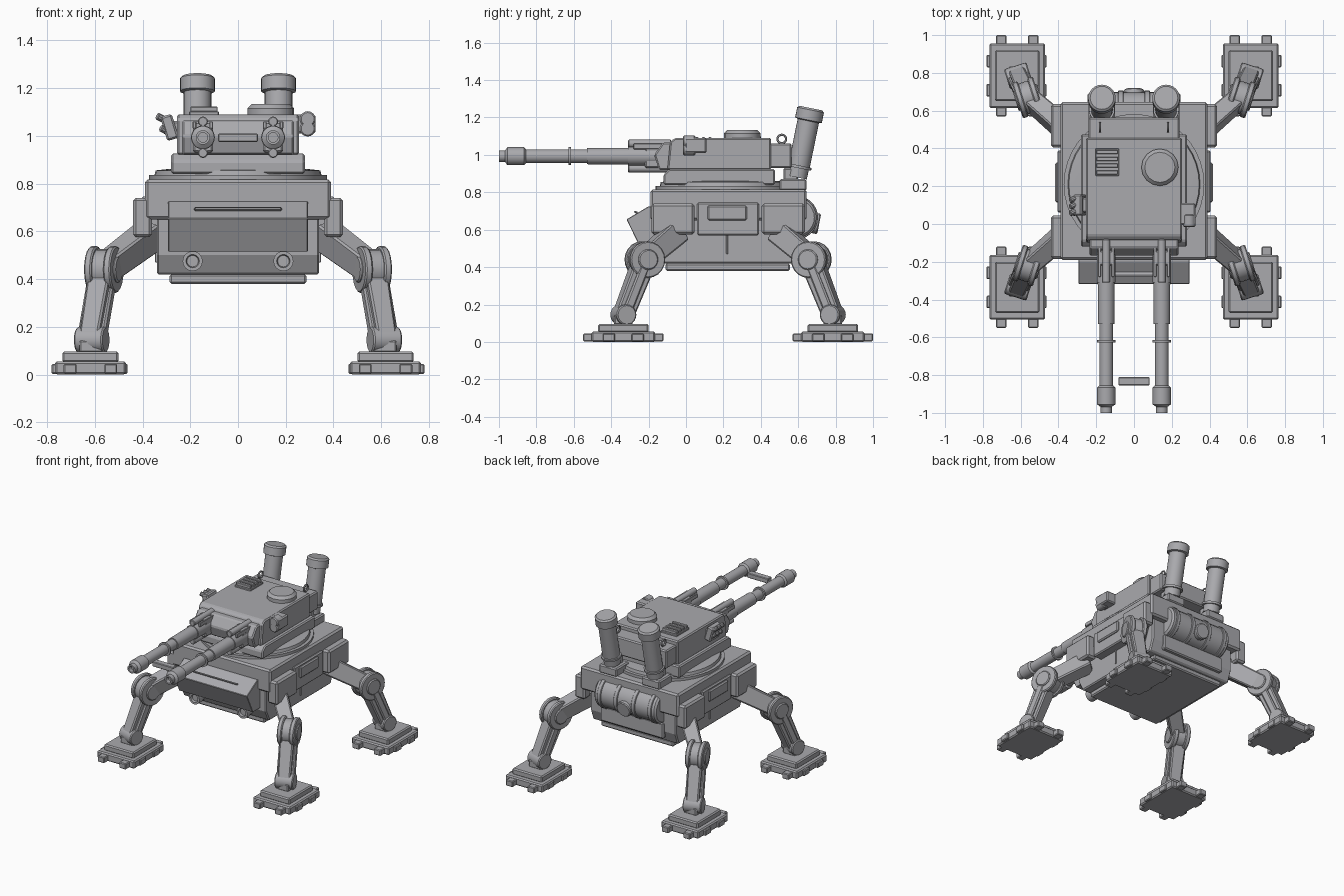
import bpy, bmesh, math
from mathutils import Vector, Matrix

if "Cube" in bpy.data.objects:
    bpy.data.objects.remove(bpy.data.objects["Cube"])

YC = 0.225  # centre of the leg layout along y
STEEL = bpy.data.materials.new("dark_steel")
STEEL.diffuse_color = (.40, .40, .42, 1)
STEEL.use_nodes = True
STEEL.node_tree.nodes["Principled BSDF"].inputs["Base Color"].default_value = STEEL.diffuse_color


def finish(name, bm, bevel=0.0, smooth=False):
    bmesh.ops.recalc_face_normals(bm, faces=bm.faces)
    me = bpy.data.meshes.new(name)
    bm.to_mesh(me)
    bm.free()
    ob = bpy.data.objects.new(name, me)
    bpy.context.collection.objects.link(ob)
    if bevel:
        m = ob.modifiers.new("bevel", "BEVEL")
        m.width, m.segments, m.limit_method = bevel, 1, 'ANGLE'
    if smooth:
        bpy.context.view_layer.objects.active = ob
        ob.select_set(True)
        bpy.ops.object.shade_smooth_by_angle(angle=math.radians(35))
        ob.select_set(False)
    return ob


def box(name, x0, x1, y0, y1, z0, z1, bevel=0.008):
    bm = bmesh.new()
    c = Vector(((x0 + x1) / 2, (y0 + y1) / 2, (z0 + z1) / 2))
    s = Matrix.Diagonal((abs(x1 - x0), abs(y1 - y0), abs(z1 - z0), 1))
    bmesh.ops.create_cube(bm, size=1, matrix=Matrix.Translation(c) @ s)
    return finish(name, bm, bevel)


def frame(p, q, side=(1, 0, 0)):
    z = (q - p).normalized()
    x = Vector(side)
    x = (x - z * x.dot(z)).normalized()
    y = z.cross(x)
    return Matrix.Translation((p + q) / 2) @ Matrix((x, y, z)).transposed().to_4x4()


def beam(name, p, q, w, h, side=(1, 0, 0), taper=1.0):
    p, q = Vector(p), Vector(q)
    bm = bmesh.new()
    bmesh.ops.create_cube(bm, size=1)
    for v in bm.verts:
        k = taper if v.co.z > 0 else 1
        v.co = Vector((v.co.x * w * k, v.co.y * h * k, v.co.z * (q - p).length))
    bm.transform(frame(p, q, side))
    return finish(name, bm, 0.008)


def lathe(name, p, q, prof, n=24):
    """Stepped cylinder from p toward q; prof = (distance, radius) pairs."""
    p, q = Vector(p), Vector(q)
    rot = (q - p).to_track_quat('Z', 'Y').to_matrix().to_4x4()
    bm = bmesh.new()
    rings = [[bm.verts.new((r * math.cos(2 * math.pi * i / n), r * math.sin(2 * math.pi * i / n), d))
              for i in range(n)] for d, r in prof]
    for a, b in zip(rings, rings[1:]):
        for i in range(n):
            bm.faces.new((a[i], a[(i + 1) % n], b[(i + 1) % n], b[i]))
    bm.faces.new(rings[0])
    bm.faces.new(rings[-1])
    bm.transform(Matrix.Translation(p) @ rot)
    return finish(name, bm, 0, True)


def cyl(name, p, q, r, n=24, c=0.006):
    L = (Vector(q) - Vector(p)).length
    return lathe(name, p, q, [(0, r - c), (c, r), (L - c, r), (L, r - c)], n)


def prism(name, prof, x0, x1, bevel=0.008):
    """Extrude a (y, z) profile along x."""
    bm = bmesh.new()
    f = bm.faces.new([bm.verts.new((x0, y, z)) for y, z in prof])
    g = bmesh.ops.extrude_face_region(bm, geom=[f])['geom']
    bmesh.ops.translate(bm, vec=(x1 - x0, 0, 0), verts=[v for v in g if isinstance(v, bmesh.types.BMVert)])
    return finish(name, bm, bevel)


# hull
box("upper_hull", -.39, .39, -.19, .645, .65, .816, .012)
prism("lower_hull", [(-.17, .66), (-.17, .50), (-.13, .42), (.57, .42), (.60, .50), (.60, .66)], -.34, .34)
box("belly_plate", -.287, .287, -.11, .555, .38, .42)
prism("nose", [(-.18, .725), (-.20, .725), (-.318, .655), (-.25, .515), (-.15, .515)], -.293, .293, .003)
beam("nose_slot", (-.185, -.262, .69), (.185, -.262, .69), .012, .035, (0, .5, .86))
box("rear_panel", -.25, .25, .58, .615, .45, .56)

# side panels, headlights
for s in (-1, 1):
    box("side_panel", s * .33, s * .405, .06, .39, .57, .745)
    box("side_hatch", s * .38, s * .418, .115, .325, .65, .73)
    box("side_rib", s * .33, s * .347, .215, .225, .47, .64, .002)
    lathe("headlight", (s * .19, -.14, .475), (s * .19, -.3, .475),
          [(0, .035), (.05, .042), (.085, .042), (.085, .028), (.07, .024)], 16)

# rear drum with straps and cap
cyl("rear_drum", (-.245, .59, .665), (.245, .59, .665), .108, 28, .012)
for x in (-.2, -.07, .07, .2):
    cyl("drum_strap", (x - .014, .59, .665), (x + .014, .59, .665), .116, 28, .003)
cyl("drum_cap", (0, .66, .64), (0, .712, .63), .055, 16)

# turret
lathe("turret_ring", (0, .21, .81), (0, .21, 1), [(0, .372), (.025, .372), (.025, .35), (.045, .345), (.05, .3)], 40)
prism("turret_base", [(-.12, .84), (-.12, .895), (-.09, .925), (.475, .925), (.475, .84)], -.28, .28)
prism("turret_body", [(-.10, .92), (-.085, 1.07), (-.06, 1.09), (.455, 1.09), (.455, .92)], -.255, .255)
prism("mantlet", [(-.07, .92), (-.145, .92), (-.17, 1.0), (-.125, 1.065), (-.07, 1.065)], -.235, .235)
box("turret_bustle", -.24, .24, .44, .565, .93, 1.06)
lathe("hatch", (.137, .3, 1.085), (.137, .3, 2), [(0, .098), (.03, .098), (.048, .08)], 16)
box("vent_base", -.205, -.08, .255, .40, 1.085, 1.102, .003)
for i in range(4):
    box("vent_slat", -.2, -.085, .262 + i * .036, .284 + i * .036, 1.1, 1.122, .003)

# optical sight on one side of the turret
box("sight_box", .24, .325, -.005, .11, 1.01, 1.09)
for z in (1.07, 1.03):
    cyl("sight_lens", (.292, .05, z), (.292, -.016, z), .033, 16)

# smoke launcher cluster on the other side
beam("launcher_mount", (-.24, .1, 1.03), (-.29, .1, 1.035), .08, .06, (0, 1, 0))
beam("launcher_plate", (-.272, .1, .985), (-.302, .1, 1.085), .11, .05, (0, 1, 0))
for y in (.07, .105, .14):
    for z in (1.015, 1.065):
        x = -.288 - (z - 1.01) * .3
        cyl("launcher_tube", (x, y, z), (x - .034, y - .015, z + .018), .015, 10, .003)

# twin guns
for s in (-1, 1):
    x = s * .147
    lathe("gun_barrel", (x, -.10, .993), (x, -2, .993),
          [(0, .05), (.21, .05), (.21, .045), (.43, .043), (.43, .036), (.515, .036), (.515, .048), (.527, .048),
           (.527, .036), (.755, .036), (.765, .048), (.855, .048), (.868, .03), (.90, .03), (.90, .02), (.87, .02)])
    for z in (1.06, .928):
        cyl("recoil_tube", (x, -.08, z), (x, -.31, z), .021, 12, .004)
    box("gun_clamp", x - .042, x + .042, -.22, -.14, .93, 1.06)
    for dx in (-.035, .035):
        box("gun_rail", x + dx - .008, x + dx + .008, -.28, -.08, 1.03, 1.06, .003)
box("gun_crossbar", -.083, .083, -.855, -.81, .975, 1.01, .004)

# tilted exhaust stacks and lifting rings
for s in (-1, 1):
    a, b = Vector((s * .17, .592, .88)), Vector((s * .17, .668, 1.25))
    L = (b - a).length
    lathe("exhaust_stack", a, b, [(0, .055), (.05, .055), (.05, .068), (.065, .068), (.065, .058), (L - .07, .058),
                                  (L - .065, .073), (L - .01, .073), (L, .062)])
    box("exhaust_foot", s * .17 - .07, s * .17 + .07, .5, .645, .81, .87)
    box("exhaust_bracket", s * .17 - .04, s * .17 + .04, .52, .6, .86, .93)
    bpy.ops.mesh.primitive_torus_add(location=(s * .18, .512, 1.085), rotation=(0, math.pi / 2, 0),
                                     major_radius=.023, minor_radius=.006, major_segments=16, minor_segments=6)
    bpy.context.object.name = "lifting_ring"


# legs: one description reflected to four corners
def leg(sx, sy):
    P = lambda x, y, z: Vector((sx * x, YC + sy * y, z))
    axis = Vector((sx * .95, -sy * .3, 0)).normalized()
    hip, knee, ankle = P(.36, .27, .59), P(.562, .445, .44), P(.613, .56, .145)

    def bx(name, x0, x1, y0, y1, z0, z1, bev=.008):
        a, b = P(x0, y0, z0), P(x1, y1, z1)
        box(name, a.x, b.x, min(a.y, b.y), max(a.y, b.y), z0, z1, bev)

    def pin(name, c, r, w, n=20):
        cyl(name, c - axis * w / 2, c + axis * w / 2, r, n)

    bx("leg_mount", .36, .44, .18, .41, .575, .74, .012)
    beam("upper_leg", hip, knee, .105, .125, axis, .9)
    pin("knee_core", knee, .085, .10)
    pin("knee_hub", knee, .055, .135)
    beam("lower_leg", knee, ankle, .095, .115, axis, .88)
    d = ankle - knee
    for k in (-1, 1):
        o = axis * k * .047
        pin("knee_disc", knee + axis * k * .042, .098, .032)
        beam("shin_plate", knee + d * .1 + o, ankle - d * .05 + o, .025, .05, axis)
    pin("ankle_pin", ankle, .055, .125)
    bx("ankle_block", .565, .665, .51, .61, .09, .145)
    # stepped foot with lugs around the rim
    fx, fy = .618, .56
    bx("foot_top", fx - .118, fx + .118, fy - .135, fy + .135, .05, .096)
    bx("foot_pad", fx - .148, fx + .148, fy - .17, fy + .17, 0, .055)
    for k in (-1, 1):
        bx("foot_lug_long", fx + k * .085 - .027, fx + k * .085 + .027, fy - .215, fy + .215, .003, .045, .005)
        bx("foot_lug_wide", fx - .156, fx + .163, fy + k * .077 - .033, fy + k * .077 + .033, .003, .045, .005)


for sx in (-1, 1):
    for sy in (-1, 1):
        leg(sx, sy)

for ob in bpy.data.objects:
    ob.data.materials.append(STEEL)
